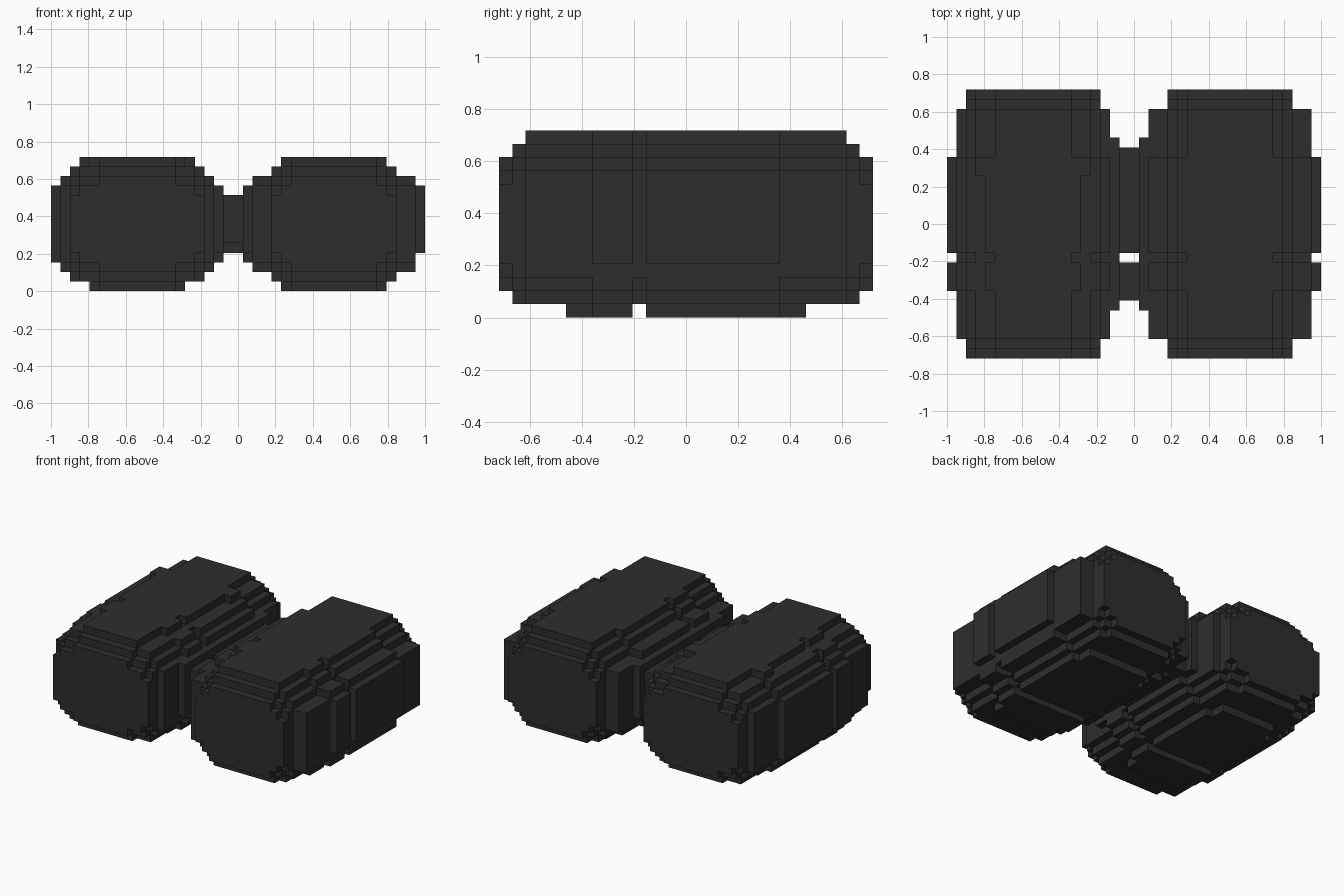
import bpy, bmesh, math
from mathutils import Vector

if "Cube" in bpy.data.objects:
    bpy.data.objects.remove(bpy.data.objects["Cube"])

U = 2 / 39                       # edge of one cube
NX, NY = 39, 28                  # cube counts across x and y

# Width steps (first, end cube in x) of each lobe, from widest to narrowest
LEFT = {0: (0, 18), 1: (1, 17), 2: (2, 16), 3: (3, 15), 4: (4, 14), 5: (5, 13)}
RIGHT = {0: (20, 39), 1: (21, 38), 2: (23, 36), 3: (24, 35), 4: (24, 35), 5: (25, 34)}

# Rounded cross-sections as stacked slabs: (width step, bottom row, top row)
CAP = [(2, 4, 10), (3, 3, 11), (5, 2, 12)]
RIM = [(2, 3, 11), (3, 2, 12), (5, 1, 13)]
SHOULDER = [(1, 3, 11), (2, 2, 12), (3, 1, 13), (5, 1, 14)]
BELLY = [(0, 3, 11), (1, 2, 12), (2, 1, 13), (4, 0, 14)]
GROOVE = 10                      # narrow slot across both lobes


def box(x0, x1, y0, y1, z0, z1):
    return {(x, y, z) for x in range(x0, x1)
            for y in range(y0, y1) for z in range(z0, z1)}


def lobe(steps, inner):
    cells = set()
    for y in range(NY):
        d = min(y, NY - 1 - y)   # distance from the nearer end
        if d == 0:
            section = CAP
        elif d == 1:
            section = RIM
        elif d < 7 or y == GROOVE:
            section = SHOULDER
        else:
            section = BELLY
        for step, z0, z1 in section:
            x0, x1 = steps[step]
            cells |= box(x0, x1, y, y + 1, z0, z1)
        # foot pads under the shoulders
        if 5 <= d < 7:
            cells |= box(*steps[5], y, y + 1, 0, 1)
    # inner rail facing the other lobe
    cells |= box(inner, inner + 1, 5, 23, 4, 11)
    # wider top ledge near the back
    cells |= box(*steps[3], 19, 21, 13, 14)
    return cells


parts = {
    "left_lobe": lobe(LEFT, 17),
    "right_lobe": lobe(RIGHT, 20),
    "front_bridge": box(18, 20, 6, 10, 5, 10),
    "back_bridge": box(18, 20, 11, 22, 4, 10),
}
# the outermost right column starts one row higher
parts["right_lobe"] -= box(38, 39, 0, NY, 3, 4)
solid = set().union(*parts.values())

dark = bpy.data.materials.new("charcoal")
dark.diffuse_color = (0.027, 0.027, 0.027, 1)
dark.use_nodes = True
dark.node_tree.nodes["Principled BSDF"].inputs["Base Color"].default_value = dark.diffuse_color


def skin(name, cells):
    """Make a mesh from the outer faces of a set of cubes."""
    bm = bmesh.new()
    verts = {}

    def vert(p):
        if p not in verts:
            verts[p] = bm.verts.new(((p[0] - NX / 2) * U, (p[1] - NY / 2) * U, p[2] * U))
        return verts[p]

    for cell in sorted(cells):
        for axis in range(3):
            for side in (0, 1):
                near = list(cell)
                near[axis] += 2 * side - 1
                if tuple(near) in solid:
                    continue
                loop = []
                for a, b in ((0, 0), (1, 0), (1, 1), (0, 1)):
                    p = list(cell)
                    p[axis] += side
                    p[(axis + 1) % 3] += a
                    p[(axis + 2) % 3] += b
                    loop.append(vert(tuple(p)))
                bm.faces.new(loop if side else loop[::-1])
    # merge flat areas into single faces
    bmesh.ops.dissolve_limit(bm, angle_limit=math.radians(1),
                             verts=bm.verts[:], edges=bm.edges[:])
    mesh = bpy.data.meshes.new(name)
    bm.to_mesh(mesh)
    bm.free()
    mesh.materials.append(dark)
    obj = bpy.data.objects.new(name, mesh)
    bpy.context.collection.objects.link(obj)


for name, cells in parts.items():
    skin(name, cells)
